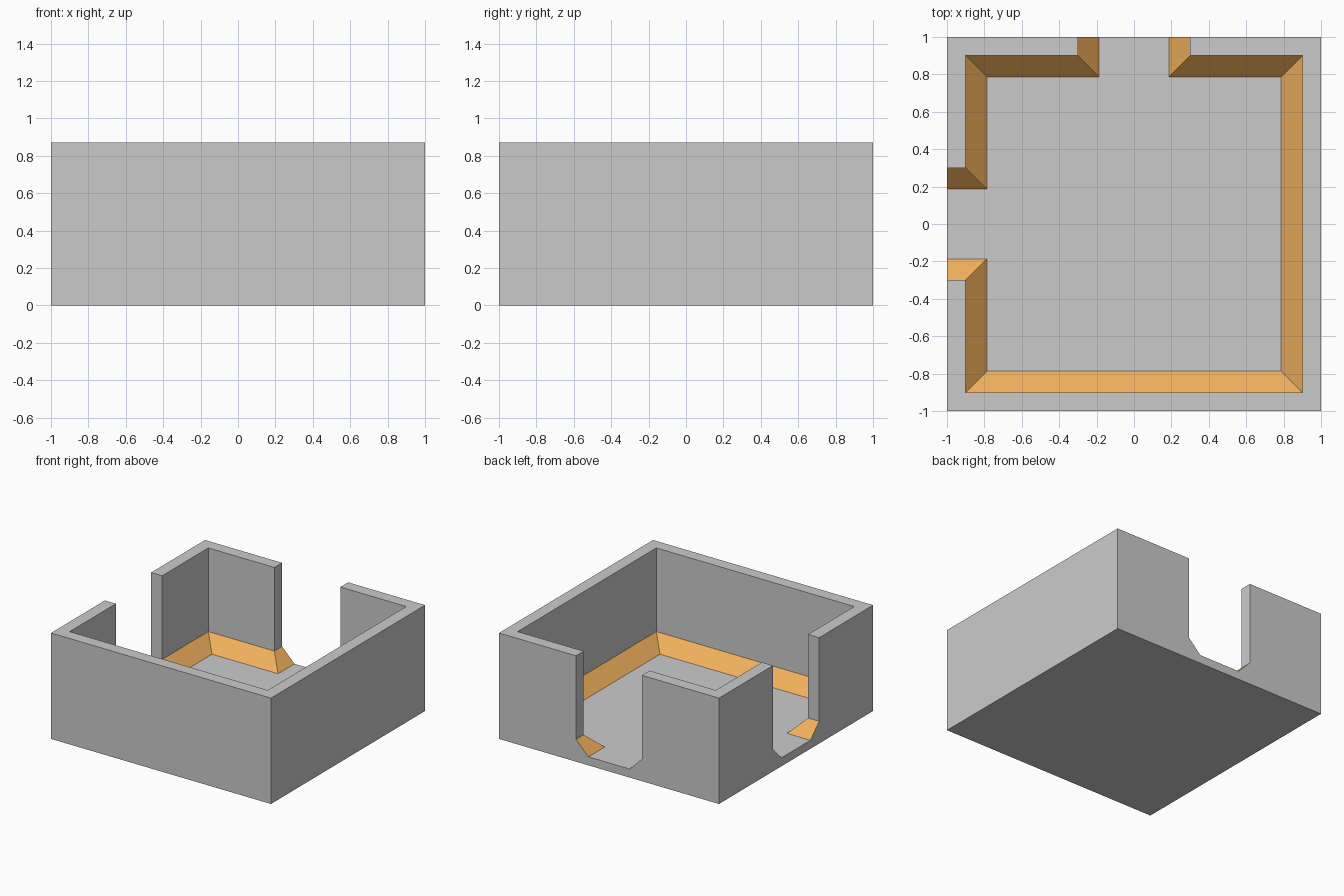
import bpy, bmesh

if "Cube" in bpy.data.objects:
    bpy.data.objects.remove(bpy.data.objects["Cube"])

TOP, TRIM, FLOOR = 0.87, 0.183, 0.07      # heights: wall top, skirting top, floor
W, D = 0.9, 0.3                           # inner wall face, half door width
LOW = {W: 0.787, D: 0.187, 1: 1}          # same lines at the foot of the skirting


def foot(p):
    return tuple(LOW[abs(v)] * (1 if v > 0 else -1) for v in p)


bm = bmesh.new()


def face(pts, mat=0):
    f = bm.faces.new([bm.verts.new(p) for p in pts])
    f.material_index = mat


def at(points, z):
    return [(x, y, z) for x, y in points]


# two wall runs between the doorways: inner path, then outer corners
runs = [
    ([(D, 1), (D, W), (W, W), (W, -W), (-W, -W), (-W, -D), (-1, -D)],
     [(-1, -1), (1, -1), (1, 1)]),
    ([(-1, D), (-W, D), (-W, W), (-D, W), (-D, 1)], [(-1, 1)]),
]
floor = []
for path, corners in runs:
    face(at(path + corners, TOP))
    low = [foot(p) for p in path]
    floor += low
    for i in range(len(path) - 1):
        a, b = path[i:i + 2]
        face(at([a, b], TOP) + at([b, a], TRIM))                    # wall
        face(at([a, b], TRIM) + at([low[i + 1], low[i]], FLOOR), 1)  # sloped skirting

# floor and underside
face(at(floor, FLOOR))
square = [(-1, -1), (1, -1), (1, 1), (-1, 1)]
face(at(square, 0))

# closed front and right sides
for a, b in (square[:2], square[1:3]):
    face(at([a, b], 0) + at([b, a], TOP))

# back and left sides with the doorway outline
half = [(1, 0), (1, TOP), (D, TOP), (D, TRIM), (LOW[D], FLOOR)]
outline = half + [(-u, z) for u, z in reversed(half)]
face([(u, 1, z) for u, z in outline])
face([(-1, u, z) for u, z in outline])

bmesh.ops.remove_doubles(bm, verts=bm.verts[:], dist=1e-4)
bmesh.ops.recalc_face_normals(bm, faces=bm.faces[:])

mesh = bpy.data.meshes.new("room_shell")
bm.to_mesh(mesh)
bm.free()
orange = bpy.data.materials.new("orange_skirting")
orange.diffuse_color = (0.9, 0.45, 0.11, 1)
orange.use_nodes = True
orange.node_tree.nodes["Principled BSDF"].inputs["Base Color"].default_value = orange.diffuse_color
mesh.materials.append(None)
mesh.materials.append(orange)
room = bpy.data.objects.new("room_shell", mesh)
bpy.context.collection.objects.link(room)
